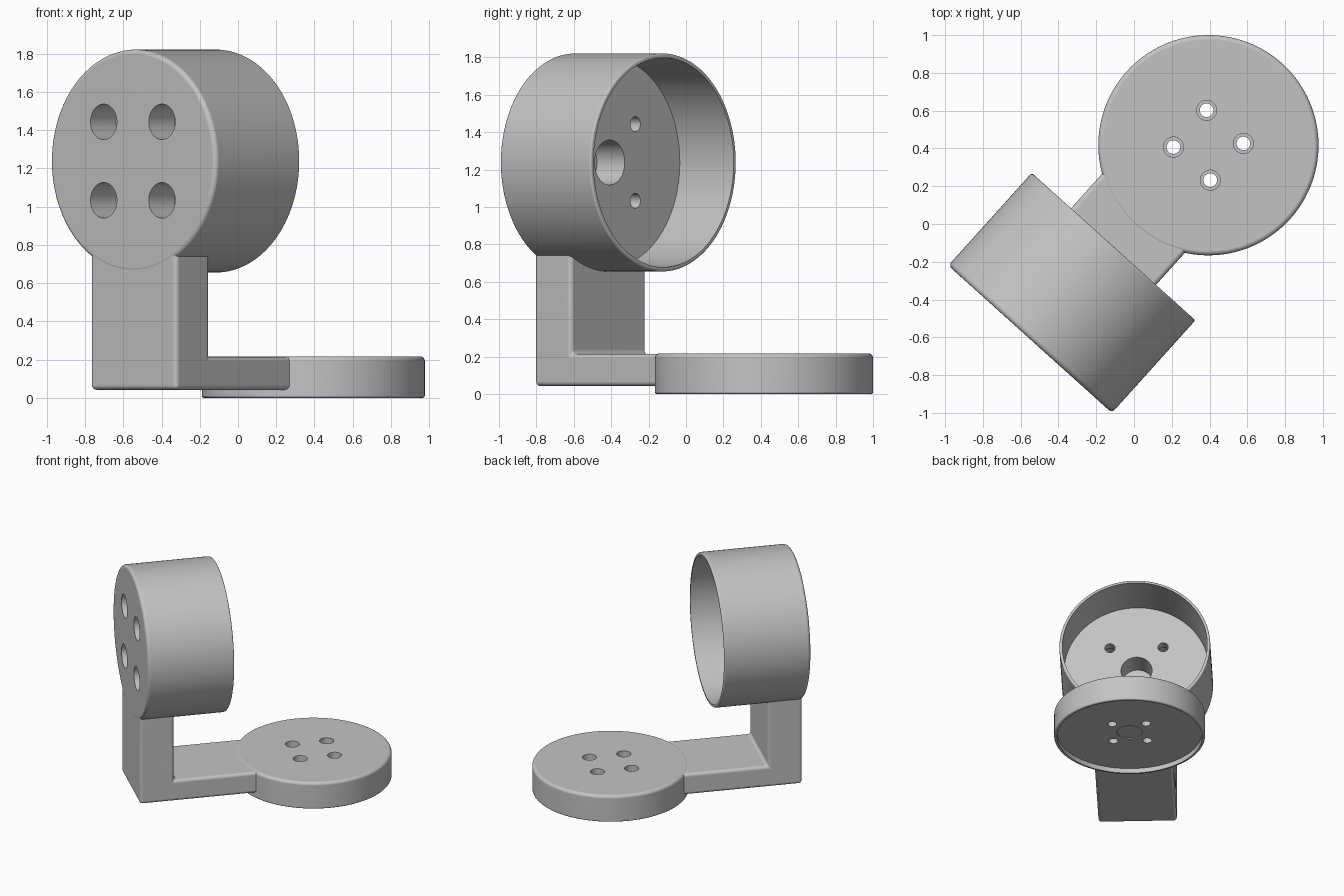
import bpy
import bmesh
from math import sin, cos, pi, radians
from mathutils import Matrix, Vector

if "Cube" in bpy.data.objects:
    bpy.data.objects.remove(bpy.data.objects["Cube"], do_unlink=True)

# Shared dimensions
R, INNER = 0.583, 0.56
AXIS_Z = 1.238
forward = Vector((cos(radians(48)), sin(radians(48)), 0))
side = Vector((forward.y, -forward.x, 0))
up = Vector((0, 0, 1))
cup_origin = Vector((-0.55, -0.61, AXIS_Z))
disc_origin = Vector((0.394, 0.417, 0.217))

grey = bpy.data.materials.new("light_grey")
grey.use_nodes = True
grey.diffuse_color = (0.55, 0.55, 0.55, 1)
grey.node_tree.nodes["Principled BSDF"].inputs["Base Color"].default_value = (0.55, 0.55, 0.55, 1)


def frame(x, y, z, origin):
    m = Matrix((x, y, z)).transposed().to_4x4()
    m.translation = origin
    return m


def lathe(bm, profile, steps, x=0, y=0):
    """Revolve (radius, depth) points about the local z axis, moved to x, y."""
    verts = [bm.verts.new((r + x, y, d)) for r, d in profile]
    edges = [bm.edges.new(pair) for pair in zip(verts, verts[1:])]
    bmesh.ops.spin(bm, geom=verts + edges, cent=(x, y, 0), axis=(0, 0, 1),
                   angle=2 * pi, steps=steps)
    bmesh.ops.remove_doubles(bm, verts=bm.verts, dist=1e-5)


def make_object(name, bm, matrix):
    bmesh.ops.recalc_face_normals(bm, faces=bm.faces)
    mesh = bpy.data.meshes.new(name)
    bm.to_mesh(mesh)
    bm.free()
    mesh.transform(matrix)
    mesh.materials.append(grey)
    obj = bpy.data.objects.new(name, mesh)
    bpy.context.collection.objects.link(obj)
    return obj


def apply_modifiers(obj):
    bpy.context.view_layer.update()
    graph = bpy.context.evaluated_depsgraph_get()
    obj.data = bpy.data.meshes.new_from_object(obj.evaluated_get(graph))
    obj.modifiers.clear()


def finish(obj):
    bpy.ops.object.select_all(action="DESELECT")
    obj.select_set(True)
    bpy.context.view_layer.objects.active = obj
    bpy.ops.object.shade_smooth_by_angle(angle=radians(32))
    weighted = obj.modifiers.new("even_shading", "WEIGHTED_NORMAL")
    weighted.keep_sharp = True


def shell(name, matrix, depth, floor, spread, bore, bore_depth, hole, pocket, pocket_depth):
    """Round cup with a thick floor, four stepped screw holes and a centre pocket."""
    f, lip = 0.025, 0.012
    arc = [i * pi / 10 for i in range(6)]
    profile = [(0, 0)]
    profile += [(R - f + f * sin(a), f - f * cos(a)) for a in arc]
    profile += [(R - lip + lip * cos(a), depth - lip + lip * sin(a)) for a in arc]
    profile += [(INNER, depth), (INNER, floor), (0, floor)]
    bm = bmesh.new()
    lathe(bm, profile, 128)
    obj = make_object(name, bm, matrix)

    # Screw hole and pocket cutters
    bm = bmesh.new()
    stepped = [(0, -0.05), (bore, -0.05), (bore, bore_depth), (hole, bore_depth),
               (hole, floor + 0.02), (0, floor + 0.02)]
    for sx in (-1, 1):
        for sy in (-1, 1):
            lathe(bm, stepped, 40, sx * spread, sy * spread)
    start = floor - pocket_depth
    lathe(bm, [(0, start), (pocket, start), (pocket, floor + 0.02), (0, floor + 0.02)], 56)
    cutter = make_object(name + "_cutter", bm, matrix)
    cutter.hide_render = True
    cut = obj.modifiers.new("holes", "BOOLEAN")
    cut.operation, cut.solver, cut.object = "DIFFERENCE", "EXACT", cutter
    apply_modifiers(obj)
    bpy.data.objects.remove(cutter, do_unlink=True)
    finish(obj)


# Upright motor cup, opening toward the base disc
shell("upright_cup", frame(-side, up, forward, cup_origin), 0.66, 0.272,
      spread=0.205, bore=0.093, bore_depth=0.2, hole=0.04, pocket=0.12, pocket_depth=0.2)

# Flat base disc, shallow recess facing down
shell("base_disc", frame(forward, side, -up, disc_origin), 0.217, 0.177,
      spread=0.131, bore=0.053, bore_depth=0.09, hole=0.036, pocket=0.1, pocket_depth=0.006)

# L-shaped arm joining the cup and the disc: (distance, height) outline
outline = [(0.002, 0.042), (0.94, 0.042), (0.94, 0.214), (0.265, 0.214),
           (0.265, 0.78), (0.002, 0.78)]
HALF_WIDTH = 0.303
bm = bmesh.new()
face = bm.faces.new([bm.verts.new((u, -HALF_WIDTH, z)) for u, z in outline])
extruded = bmesh.ops.extrude_face_region(bm, geom=[face])["geom"]
bmesh.ops.translate(bm, vec=(0, 2 * HALF_WIDTH, 0),
                    verts=[v for v in extruded if isinstance(v, bmesh.types.BMVert)])
arm_origin = Vector((cup_origin.x, cup_origin.y, 0))
arm = make_object("bracket_arm", bm, frame(forward, -side, up, arm_origin))
bevel = arm.modifiers.new("rounded_edges", "BEVEL")
bevel.width, bevel.segments = 0.025, 5
apply_modifiers(arm)
finish(arm)
